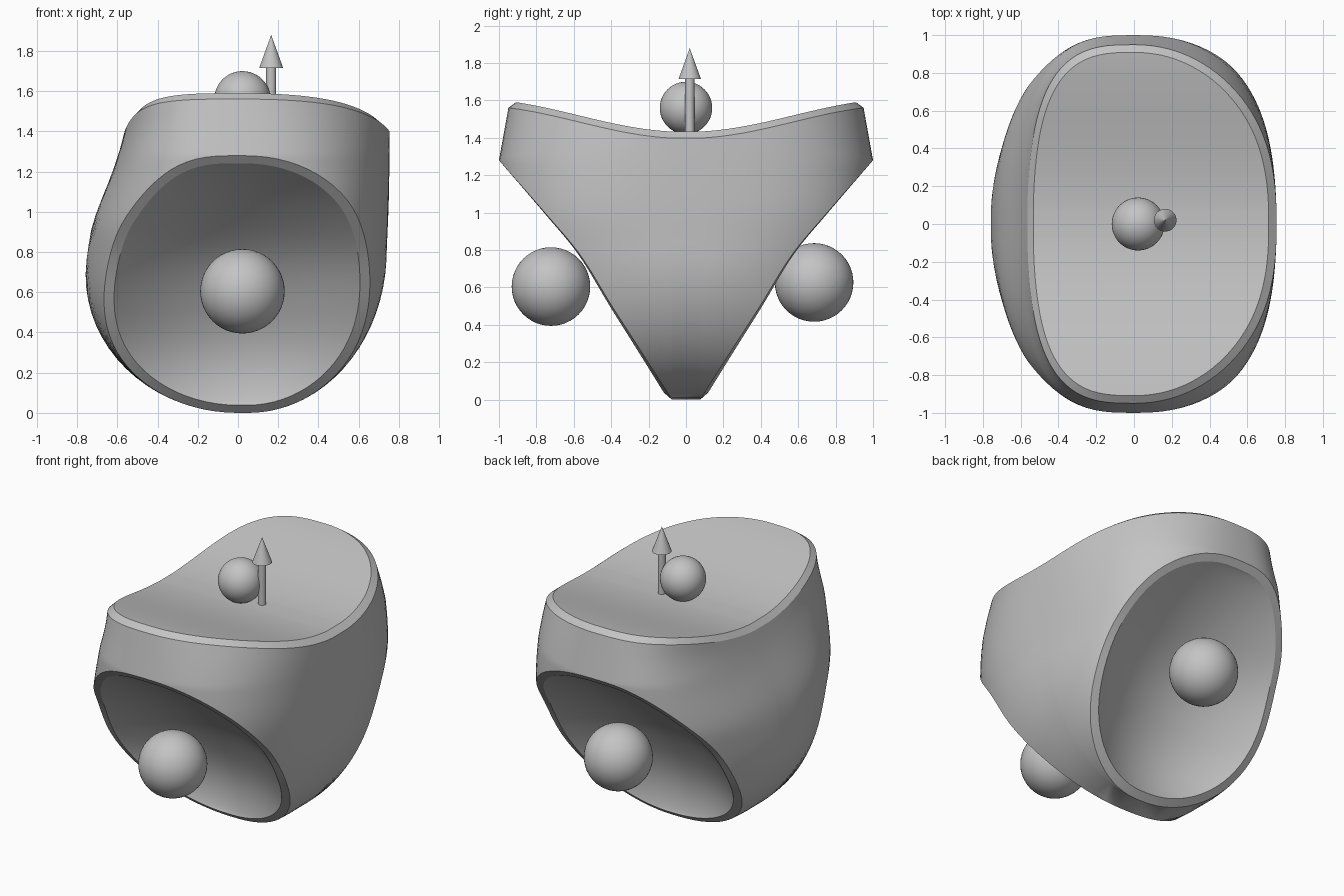
import bpy, bmesh, math

cube = bpy.data.objects.get("Cube")
if cube:
    bpy.data.objects.remove(cube, do_unlink=True)

grey = bpy.data.materials.new("plain grey")
grey.use_nodes = True
COLOUR = (0.55, 0.55, 0.55, 1)
grey.diffuse_color = COLOUR
grey.node_tree.nodes["Principled BSDF"].inputs["Base Color"].default_value = COLOUR


def smooth_curve(knots):
    """Smooth function through (height, value) knots."""
    xs, ys = zip(*knots)
    last = len(xs) - 1

    def slope(i):
        a, b = max(i - 1, 0), min(i + 1, last)
        return (ys[b] - ys[a]) / (xs[b] - xs[a])

    def value(v):
        v = min(max(v, xs[0]), xs[-1])
        i = next(n for n in range(last) if v <= xs[n + 1])
        h = xs[i + 1] - xs[i]
        s = (v - xs[i]) / h
        return ((1 + 2 * s) * (1 - s) ** 2 * ys[i] + s * (1 - s) ** 2 * h * slope(i)
                + s * s * (3 - 2 * s) * ys[i + 1] + s * s * (s - 1) * h * slope(i + 1))
    return value


def rounded_side(centre, base, radius, upper):
    """Half width: a quarter ellipse up to the centre height, then a curve."""
    curve = smooth_curve(upper)

    def width(z):
        if z > centre:
            return curve(z)
        return base + radius * math.sqrt(max(1 - (1 - z / centre) ** 2, 0))
    return width


# Side profiles of the hull, its roundness and the dish line
half_width = {
    -1: rounded_side(.68, 0, .76, [(.58, .752), (.68, .76), (.78, .752), (.95, .72),
                                   (1.22, .617), (1.42, .56), (1.6, .545)]),
    1: rounded_side(.8, .05, .69, [(.7, .738), (.8, .74), (1.05, .75), (1.4, .755), (1.6, .75)])}
roundness = {
    -1: smooth_curve([(0, 1.8), (.65, 1.98), (1, 2.55), (1.28, 2.95), (1.6, 3)]),
    1: smooth_curve([(0, 2), (.65, 2.2), (1, 2.6), (1.28, 2.45), (1.6, 2.05)])}
dish_line = smooth_curve([(0, .075), (.27, .247), (.5, .395), (.78, .57), (1, .755), (1.28, 1)])
RIM_TOP, COLS, ROWS, ACROSS = 1.28, 40, 24, 16


def hull_depth(z):
    return 1 - max(z - RIM_TOP, 0) * .18


def saddle(y):
    return 1.432 + .0885 * (1 - math.cos(math.pi * y / 1.15))


def hull_point(sx, sy, t, z):
    p = roundness[sx](z)
    x = half_width[sx](z) * max(1 - t ** p, 0) ** (1 / p)
    return sx * x, sy * t * hull_depth(z), z


bm = bmesh.new()
kind = bm.faces.layers.int.new("kind")


def face(verts, k):
    unique = list(dict.fromkeys(verts))
    if len(unique) > 2:
        bm.faces.new(unique)[kind] = k


# Columns of the skin run from a dish rim up to the top rim
column, dish_ring, top_ring = {}, {}, {}
for sy in (-1, 1):
    for k in range(COLS + 1):
        low = RIM_TOP * (1 - math.cos(math.pi * k / COLS)) / 2
        t = min(dish_line(low) / hull_depth(low), 1)
        high = 1.5
        for _ in range(12):
            high = saddle(hull_depth(high) * t) - .035
        for sx in (-1, 1):
            key = (sx, sy, k)
            if k == COLS and sx == 1:
                for ring in (column, dish_ring, top_ring):
                    ring[key] = ring[(-1, sy, k)]
                continue
            pts = [hull_point(sx, sy, t, low + (high - low) * (j / ROWS) ** 1.5)
                   for j in range(ROWS + 1)]
            column[key] = [bm.verts.new(p) for p in pts]
            # Inner edges of the two chamfers
            x, y, z = pts[-1]
            top_ring[key] = bm.verts.new((x * .945, y * .957, saddle(y * .957)))
            x, y, z = pts[0]
            z = .64 + (z - .64) * .94
            out = dish_line(z) + .02 * (1 - z / RIM_TOP)
            dish_ring[key] = bm.verts.new((x * .925, sy * out, z))

up, down = range(COLS + 1), range(COLS - 1, -1, -1)
loop = [(-1, -1, k) for k in up] + [(1, -1, k) for k in down]
loop += [(1, 1, k) for k in up] + [(-1, 1, k) for k in down]
for a, b in zip(loop, loop[1:] + loop[:1]):
    ca, cb = column[a], column[b]
    for j in range(ROWS):
        face((ca[j], cb[j], cb[j + 1], ca[j + 1]), 0)
    face((ca[-1], cb[-1], top_ring[b], top_ring[a]), 1)
    if a[1] == b[1]:
        face((ca[0], dish_ring[a], dish_ring[b], cb[0]), 2)

# Narrow bottom and the lowest piece of each dish rim
corners = [(-1, -1, 0), (1, -1, 0), (1, 1, 0), (-1, 1, 0)]
face([column[c][0] for c in corners], 0)
for a, b in (corners[:2], corners[2:]):
    face((column[a][0], column[b][0], dish_ring[b], dish_ring[a]), 2)

# Saddle-shaped top
stations = [(-1, k) for k in reversed(up)] + [(1, k) for k in up]
for a, b in zip(stations, stations[1:]):
    face((top_ring[(-1, *a)], top_ring[(1, *a)], top_ring[(1, *b)], top_ring[(-1, *b)]), 3)

# Hollow dishes at front and back
for sy in (-1, 1):
    rows = []
    for k in up:
        l, r = dish_ring[(-1, sy, k)], dish_ring[(1, sy, k)]
        half = (r.co.x - l.co.x) / 2
        row = [l]
        for i in range(1, ACROSS):
            if k == COLS:
                row.append(l)
                continue
            u = -math.cos(math.pi * i / ACROSS)
            p = l.co.lerp(r.co, (u + 1) / 2)
            p.y -= sy * .6 * half * half * (1 - u * u)
            row.append(bm.verts.new(p))
        rows.append(row + [r])
    for ra, rb in zip(rows, rows[1:]):
        for i in range(ACROSS):
            face((ra[i], ra[i + 1], rb[i + 1], rb[i]), 4)

bmesh.ops.recalc_face_normals(bm, faces=bm.faces)
for f in bm.faces:
    f.smooth = True
for e in bm.edges:
    e.smooth = len({f[kind] for f in e.link_faces}) == 1
bm.faces.layers.int.remove(kind)
mesh = bpy.data.meshes.new("body")
bm.to_mesh(mesh)
bm.free()
mesh.materials.append(grey)
bpy.context.collection.objects.link(bpy.data.objects.new("body", mesh))


def finish(name, smooth=True):
    obj = bpy.context.object
    obj.name = name
    obj.data.materials.append(grey)
    if smooth:
        bpy.ops.object.shade_smooth_by_angle()


# Balls at the three faces
for name, radius, place in (("front_ball", .21, (.022, -.722, .605)),
                            ("back_ball", .21, (.022, .685, .627)),
                            ("top_ball", .14, (.022, 0, 1.56))):
    bpy.ops.mesh.primitive_uv_sphere_add(segments=48, ring_count=24, radius=radius, location=place)
    finish(name)

# Upright arrow
bpy.ops.mesh.primitive_cylinder_add(vertices=24, radius=.025, depth=.3, location=(.165, .02, 1.58))
finish("arrow_shaft")
bpy.ops.mesh.primitive_cone_add(vertices=32, radius1=.06, depth=.165, location=(.165, .02, 1.797))
finish("arrow_head", smooth=False)
